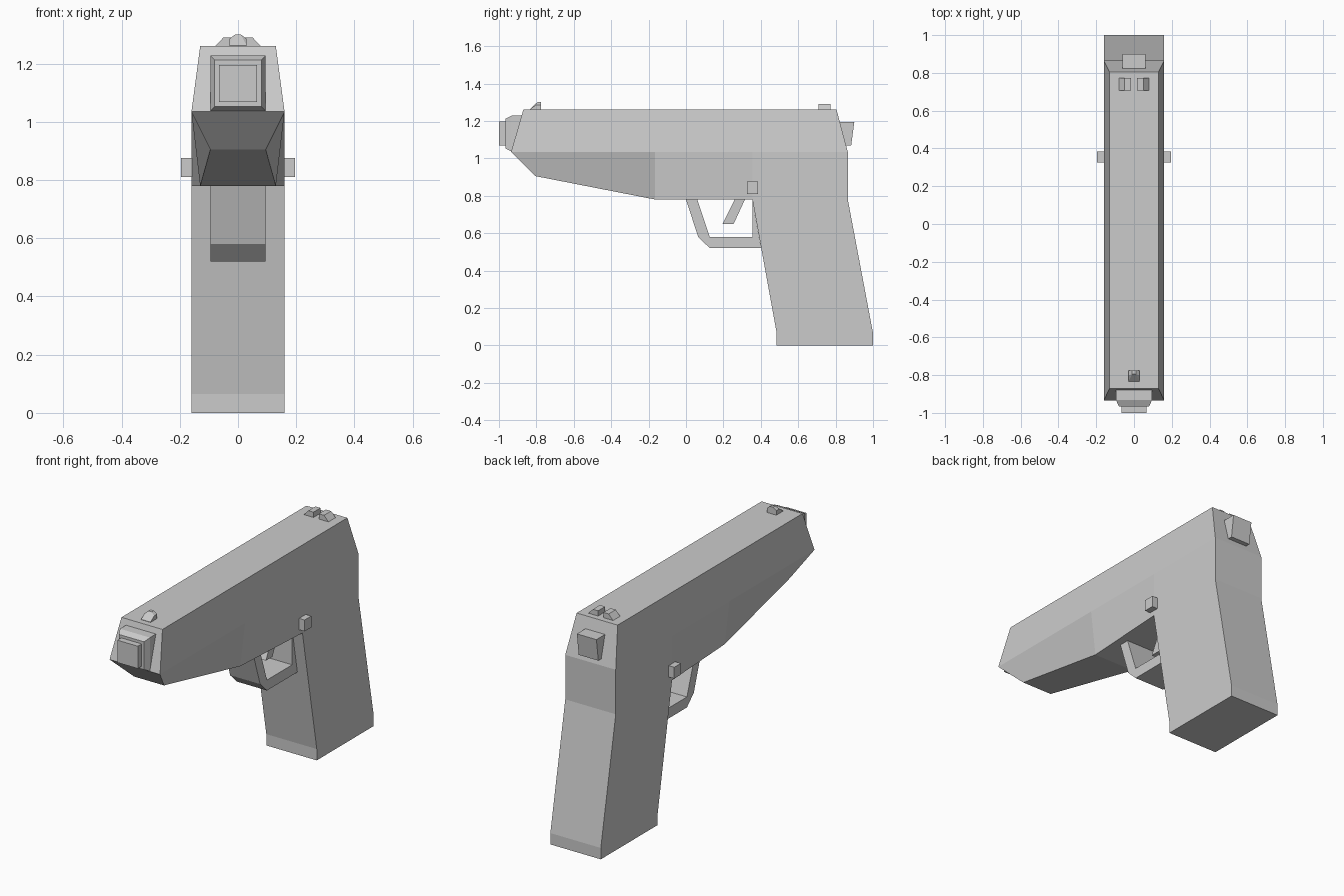
import bpy, bmesh

if "Cube" in bpy.data.objects:
    bpy.data.objects.remove(bpy.data.objects["Cube"])


def finish(name, bm):
    bmesh.ops.recalc_face_normals(bm, faces=bm.faces)
    mesh = bpy.data.meshes.new(name)
    bm.to_mesh(mesh)
    bm.free()
    obj = bpy.data.objects.new(name, mesh)
    bpy.context.collection.objects.link(obj)
    return obj


def slab(name, pts, rim, sides):
    """Mirrored solid: pts are (y, z, half width), rim joins left to right."""
    bm = bmesh.new()
    right = [bm.verts.new((w, y, z)) for y, z, w in pts]
    left = [bm.verts.new((-w, y, z)) for y, z, w in pts]
    for face in sides:
        bm.faces.new([right[i] for i in face])
        bm.faces.new([left[i] for i in reversed(face)])
    for a, b in zip(rim, rim[1:] + rim[:1]):
        bm.faces.new((right[a], left[a], left[b], right[b]))
    return finish(name, bm)


def plate(name, profile, w):
    loop = list(range(len(profile)))
    return slab(name, [(y, z, w) for y, z in profile], loop, [loop])


def hull(name, pts):
    bm = bmesh.new()
    for p in pts:
        bm.verts.new(p)
    bmesh.ops.convex_hull(bm, input=bm.verts)
    bmesh.ops.dissolve_limit(bm, angle_limit=0.01, verts=bm.verts, edges=bm.edges)
    return finish(name, bm)


def ring(y, w, z0, z1):
    return [(s * w, y, z) for s in (-1, 1) for z in (z0, z1)]


# Body: tapered slide, narrowing nose, frame and raked grip in one shell
body = [(-.87, 1.26, .13), (-.935, 1.035, .16), (-.805, .905, .095),
        (-.165, .78, .13), (.355, .78, .16), (.485, .065, .16),
        (.485, 0, .16), (1, 0, .16), (1, .065, .16), (.865, .78, .16),
        (.865, 1.035, .16), (.805, 1.26, .13),
        (-.165, 1.035, .16), (.355, 1.035, .16)]
slab("body", body, list(range(12)),
     [(0, 1, 12, 13, 10, 11), (1, 2, 3, 12), (12, 3, 4, 13),
      (13, 4, 9, 10), (4, 5, 8, 9), (5, 6, 7, 8)])

# Muzzle collar and barrel tip
hull("muzzle_collar", ring(-.965, .08, 1.052, 1.212)
     + ring(-.933, .095, 1.037, 1.228) + ring(-.875, .095, 1.037, 1.228))
hull("barrel_tip", ring(-1, .065, 1.068, 1.196) + ring(-.96, .065, 1.068, 1.196))

# Hammer at the rear
plate("hammer", [(.82, 1.195), (.9, 1.195), (.883, 1.068), (.853, 1.068)], .062)

# Trigger guard and trigger
plate("trigger_guard", [(0, .78), (.065, .58), (.127, .52), (.402, .52),
                        (.355, .78), (.355, .58), (.127, .58), (.06, .78)], .095)
plate("trigger", [(.26, .78), (.315, .78), (.255, .65), (.195, .65)], .04)

# Front sight: sloped front, chamfered top
hull("front_sight", ring(-.835, .03, 1.255, 1.262) + ring(-.775, .03, 1.255, 1.285)
     + ring(-.802, .03, 1.255, 1.285)
     + [(s * .01, y, 1.3) for s in (-1, 1) for y in (-.795, -.775)])

# Paired rear sights and side buttons
for s, side in ((-1, "left"), (1, "right")):
    hull("rear_sight_" + side, [(s * x, y, z) for y in (.708, .772)
         for x, z in ((.017, 1.258), (.017, 1.29), (.05, 1.29), (.08, 1.258))])
    hull("side_button_" + side, [(s * x, y, z) for x in (.153, .195)
         for y in (.325, .385) for z in (.81, .875)])
